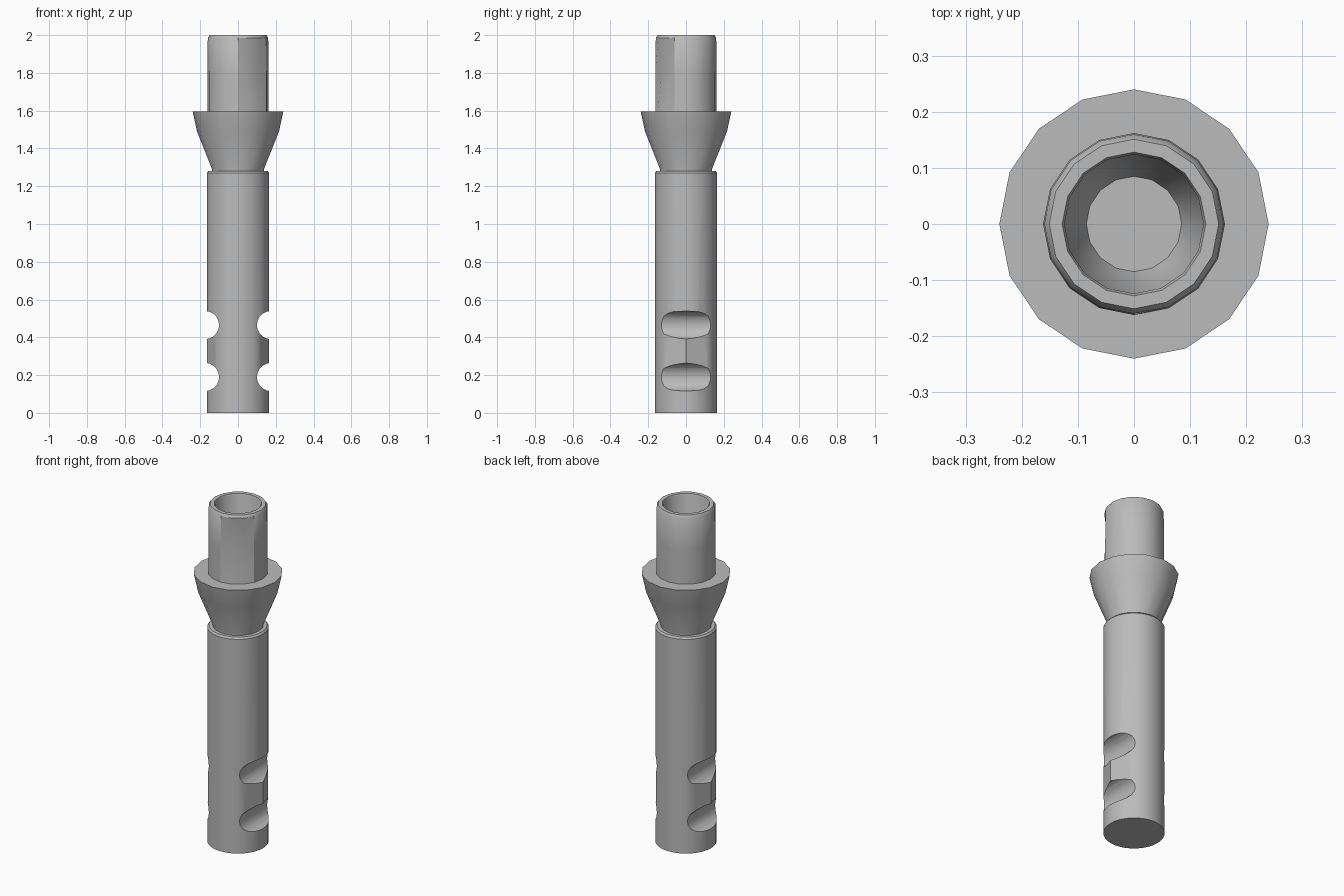
import bpy, bmesh, math
from mathutils import Vector

if "Cube" in bpy.data.objects:
    bpy.data.objects.remove(bpy.data.objects["Cube"])

grey = bpy.data.materials.new("satin grey")
grey.use_nodes = True
colour = (0.5, 0.5, 0.5, 1)
grey.diffuse_color = colour
grey.node_tree.nodes["Principled BSDF"].inputs["Base Color"].default_value = colour


def ring_point(r, z, i, sides):
    a = math.tau * i / sides
    return Vector((r * math.cos(a), r * math.sin(a), z))


def flatten(ring, first, last):
    """Move the ring points between two indices onto their chord."""
    start, end = ring[first].co.copy(), ring[last].co.copy()
    for i in range(first + 1, last):
        ring[i].co = start.lerp(end, (i - first) / (last - first))


def lathe(name, profile, sides, chords):
    """Revolve (radius, height) points; chords are (level, first, last) flats."""
    bm = bmesh.new()
    rings = [[bm.verts.new(ring_point(r, z, i, sides)) for i in range(sides)]
             for r, z in profile]
    for level, first, last in chords:
        flatten(rings[level], first, last)
    for low, high in zip(rings, rings[1:]):
        for i in range(sides):
            j = (i + 1) % sides
            bm.faces.new((low[i], low[j], high[j], high[i]))
    bm.faces.new(rings[0][::-1])
    bm.faces.new(rings[-1])
    bmesh.ops.recalc_face_normals(bm, faces=bm.faces)
    mesh = bpy.data.meshes.new(name)
    bm.to_mesh(mesh)
    bm.free()
    mesh.materials.append(grey)
    obj = bpy.data.objects.new(name, mesh)
    bpy.context.collection.objects.link(obj)
    return obj


def activate(obj):
    bpy.ops.object.select_all(action="DESELECT")
    obj.select_set(True)
    bpy.context.view_layer.objects.active = obj


# Shank with flattened lands between the side grooves
body_profile = [(0.165, 0), (0.165, 0.2), (0.165, 0.24), (0.165, 0.41),
                (0.165, 0.45), (0.165, 1.27), (0.157, 1.28)]
lands = [(level, first, first + 4) for level in (2, 3) for first in (-4, 0, 12, 16)]
body = lathe("shank", body_profile, 32, lands)

# Two round grooves on each side
for side in (-1, 1):
    for z in (0.19, 0.465):
        bpy.ops.mesh.primitive_cylinder_add(
            vertices=20, radius=0.075, depth=0.6,
            location=(side * 0.175, 0, z), rotation=(math.pi / 2, 0, 0))
        cutter = bpy.context.object
        cutter.name = "groove_cutter"
        cutter.hide_render = True
        cutter.data.materials.append(grey)
        activate(body)
        cut = body.modifiers.new("groove", "BOOLEAN")
        cut.operation = "DIFFERENCE"
        cut.solver = "EXACT"
        cut.object = cutter
        bpy.ops.object.modifier_apply(modifier=cut.name)
        bpy.data.objects.remove(cutter)

# Flared collar and hollow post, with a shallow dent at the front left
post_profile = [(0.1375, 1.27), (0.1375, 1.29), (0.217, 1.49), (0.24, 1.595),
                (0.162, 1.595), (0.162, 1.8), (0.16, 1.985), (0.151, 2),
                (0.128, 2), (0.124, 1.99), (0.122, 1.5), (0.085, 1.4)]
post = lathe("collar_and_post", post_profile, 16, [(5, 12, 15)])

for obj in (body, post):
    activate(obj)
    bpy.ops.object.shade_smooth_by_angle(angle=math.radians(32))
